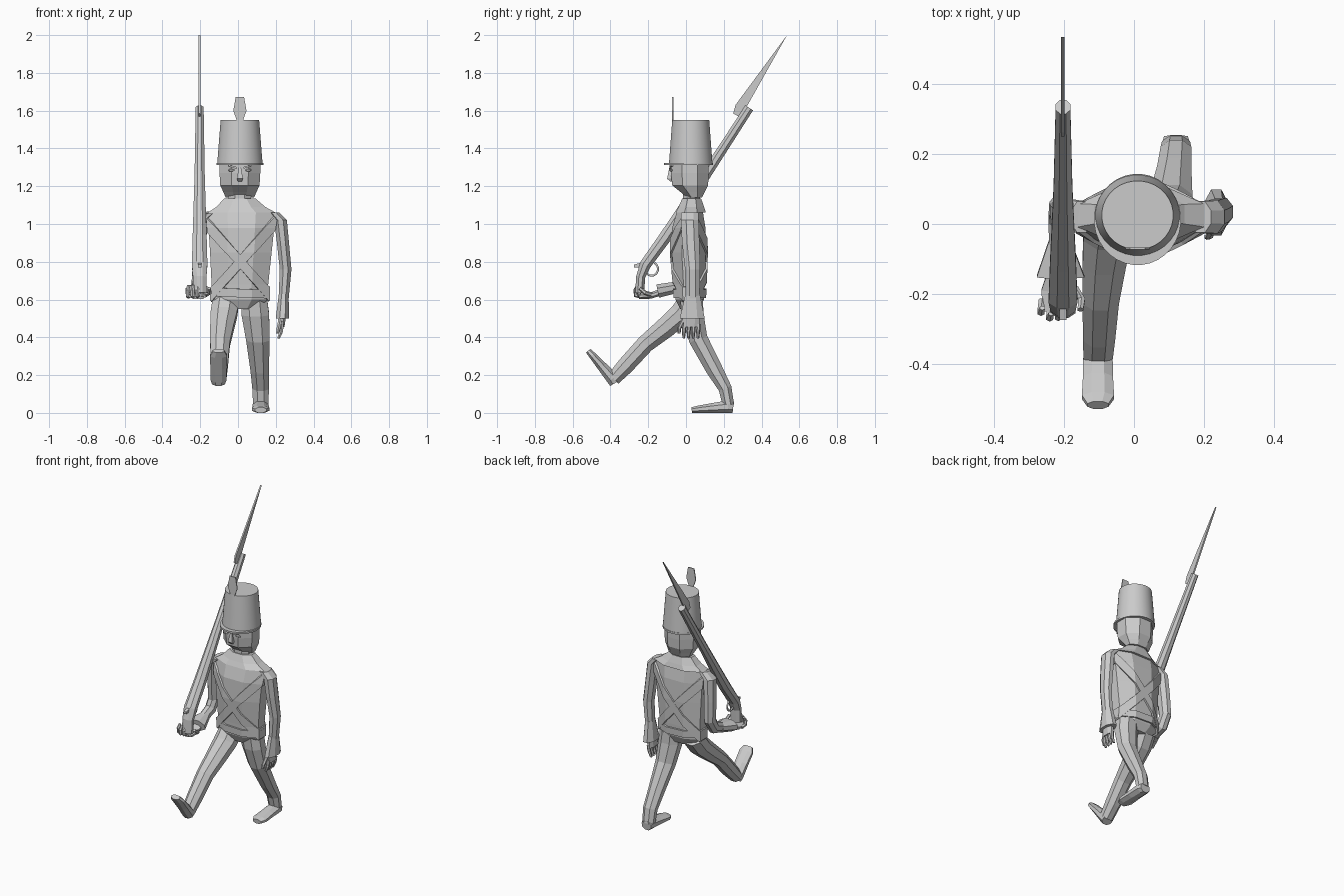
import bpy, bmesh, math
from mathutils import Vector, Matrix

cube = bpy.data.objects.get("Cube")
if cube:
    bpy.data.objects.remove(cube)

grey = bpy.data.materials.new("plain_grey")
grey.use_nodes = True
grey.diffuse_color = (0.6, 0.6, 0.6, 1)
grey.node_tree.nodes["Principled BSDF"].inputs["Base Color"].default_value = grey.diffuse_color


def finish(name, bm):
    """Turn a bmesh into a named object with the shared material."""
    bmesh.ops.recalc_face_normals(bm, faces=bm.faces)
    mesh = bpy.data.meshes.new(name)
    bm.to_mesh(mesh)
    bm.free()
    mesh.materials.append(grey)
    obj = bpy.data.objects.new(name, mesh)
    bpy.context.collection.objects.link(obj)
    return obj


def loft(name, rings, sides=8, level=False, across=Vector((1, 0, 0))):
    """Skin rings of (x, y, z, half width, half depth) along a path."""
    bm = bmesh.new()
    centres = [Vector(r[:3]) for r in rings]
    grow = 1 / math.cos(math.pi / sides)
    loops = []
    for i, (c, ring) in enumerate(zip(centres, rings)):
        tangent = centres[min(i + 1, len(rings) - 1)] - centres[max(i - 1, 0)]
        if level:
            tangent = Vector((0, 0, 1))
        depth = tangent.cross(across).normalized()
        loop = []
        for k in range(sides):
            t = math.tau * (k + 0.5) / sides
            loop.append(bm.verts.new(c + across * ring[3] * grow * math.cos(t)
                                     + depth * ring[4] * grow * math.sin(t)))
        loops.append(loop)
    for low, high in zip(loops, loops[1:]):
        for k in range(sides):
            n = (k + 1) % sides
            bm.faces.new((low[k], low[n], high[n], high[k]))
    bm.faces.new(loops[0])
    bm.faces.new(loops[-1])
    return finish(name, bm)


def plate(name, outline, direction):
    """Extrude a flat outline along a direction."""
    bm = bmesh.new()
    face = bm.faces.new([bm.verts.new(p) for p in outline])
    made = bmesh.ops.extrude_face_region(bm, geom=[face])["geom"]
    verts = [v for v in made if isinstance(v, bmesh.types.BMVert)]
    bmesh.ops.translate(bm, verts=verts, vec=direction)
    return finish(name, bm)


def band(name, source, centre, normal, width):
    """Wrap a raised strap around a body between two parallel planes."""
    bm = bmesh.new()
    bm.from_mesh(source.data)
    normal = Vector(normal).normalized()
    for sign in (1, -1):
        geom = bm.verts[:] + bm.edges[:] + bm.faces[:]
        bmesh.ops.bisect_plane(bm, geom=geom, plane_co=Vector(centre) + normal * sign * width / 2,
                               plane_no=normal * sign, clear_outer=True)
    bm.normal_update()
    for v in bm.verts:
        v.co += v.normal * 0.004
    obj = finish(name, bm)
    solid = obj.modifiers.new("thickness", "SOLIDIFY")
    solid.thickness = 0.014
    solid.offset = 0
    return obj


def foot(name, x, heel, toe):
    """Wedge shoe whose sole runs from heel to toe in the side plane."""
    heel, toe = Vector((x, *heel)), Vector((x, *toe))
    along = (toe - heel).normalized()
    up = Vector((0, along.z, -along.y))
    rings = []
    for t, half, thick in ((0, .034, .03), (.12, .042, .033), (.5, .043, .026),
                           (.85, .046, .019), (1, .03, .015)):
        rings.append((*(heel.lerp(toe, t) + up * thick), half, thick))
    loft(name, rings)


# Coat with crossed straps and belt
coat = loft("coat", [
    (.01, .02, .55, .09, .05), (.01, .02, .6, .15, .075), (.01, .02, .68, .15, .08),
    (.015, .015, .85, .163, .09), (.018, .015, .98, .174, .088),
    (.02, .02, 1.06, .18, .07), (.015, .03, 1.11, .09, .045)], level=True)
for side, label in ((1, "left"), (-1, "right")):
    band(label + "_strap", coat, (.012, 0, .8), (side * 1.15, 0, 1), .05)
band("belt", coat, (0, 0, .635), (.04, 0, 1), .045)
loft("collar", [(.02, .025, 1.06, .18, .08), (.015, .028, 1.09, .13, .068),
                (.01, .03, 1.135, .083, .05)], level=True)

# Head and neck
loft("neck", [(.01, .03, 1.08, .06, .045), (.01, .03, 1.17, .06, .045)], level=True)
loft("head", [(.01, .045, 1.14, .075, .04), (.01, .035, 1.17, .088, .065),
              (.01, .022, 1.205, .104, .095), (.01, .02, 1.27, .108, .1),
              (.01, .02, 1.33, .108, .1)], level=True)
loft("nose", [(.01, -.078, 1.225, .01, .006), (.01, -.086, 1.24, .016, .014),
              (.01, -.08, 1.3, .006, .008)], sides=4, level=True)
for side, label in ((1, "left"), (-1, "right")):
    bm = bmesh.new()
    place = Matrix.Translation((.01 + side * .045, -.078, 1.285)) @ Matrix.Diagonal((.02, .01, .009, 1))
    bmesh.ops.create_icosphere(bm, subdivisions=1, radius=1, matrix=place)
    finish(label + "_eye", bm)
    plate(label + "_eyebrow", [(.01 + side * x, -.088, z) for x, z in
                               ((.018, 1.292), (.06, 1.306), (.06, 1.314), (.018, 1.302))], (0, .02, 0))

# Tall hat with round brim and plume
hat = loft("hat", [(.01, .025, 1.32, .12, .115), (.01, .025, 1.55, .102, .098)], sides=32, level=True)
brim = loft("hat_brim", [(.01, .013, 1.312, .124, .13), (.01, .013, 1.324, .124, .13)],
            sides=32, level=True)
for obj in (hat, brim):
    bpy.ops.object.select_all(action="DESELECT")
    obj.select_set(True)
    bpy.context.view_layer.objects.active = obj
    bpy.ops.object.shade_smooth_by_angle()
plume = [(.01, 1.53), (.035, 1.6), (.022, 1.672)]
plate("plume", [(.01 + x, -.073, z) for x, z in plume]
      + [(.01 - x, -.073, z) for x, z in reversed(plume)], (0, .006, 0))

# Legs: left planted behind, right raised in front
loft("left_leg", [(.085, .03, .6, .07, .06), (.092, .035, .52, .073, .058),
                  (.105, .065, .39, .062, .05), (.115, .15, .23, .049, .044),
                  (.12, .207, .13, .044, .035), (.12, .225, .04, .04, .03)])
loft("right_leg", [(-.065, .02, .59, .07, .06), (-.075, -.03, .52, .07, .06),
                   (-.085, -.11, .45, .062, .055), (-.095, -.215, .365, .052, .047),
                   (-.1, -.32, .25, .046, .045), (-.103, -.385, .18, .041, .037)])
foot("left_foot", .12, (.25, 0), (.03, 0))
foot("right_foot", -.103, (-.4, .14), (-.53, .32))

# Left arm hanging down
loft("left_arm", [(.19, .02, 1.06, .03, .045), (.225, .02, 1.02, .034, .047),
                  (.238, .025, .9, .032, .046), (.252, .035, .76, .031, .04),
                  (.24, .035, .58, .026, .036)], level=True)
loft("left_cuff", [(.242, .035, .63, .026, .038), (.235, .033, .5, .035, .066)], level=True)
loft("left_palm", [(.235, .03, .52, .02, .04), (.228, .028, .455, .018, .044)], level=True)
for i in range(4):
    y = -.008 + i * .025
    loft("left_finger", [(.232, y, .47, .01, .01), (.228, y - .003, .43, .01, .009),
                         (.215, y - .004, .395, .007, .006)], sides=6)
loft("left_thumb", [(.225, -.01, .5, .01, .01), (.215, -.035, .45, .01, .009),
                    (.208, -.037, .42, .007, .007)], sides=6)

# Right arm bent forward under the gun
loft("right_arm", [(-.15, .02, 1.06, .03, .045), (-.195, .025, 1.02, .036, .047),
                   (-.205, .035, .88, .034, .045), (-.21, .045, .75, .032, .042),
                   (-.213, .01, .69, .032, .037), (-.212, -.1, .65, .028, .028)])
loft("right_cuff", [(-.212, -.05, .665, .032, .03), (-.21, -.15, .645, .068, .036)])
loft("right_palm", [(-.21, -.13, .64, .035, .018), (-.215, -.19, .62, .05, .016),
                    (-.215, -.25, .617, .045, .013)])
for i in range(4):
    x, y = -.262 + i * .025, -.235 - .018 * math.sin(i * 1.1)
    loft("right_finger", [(x, y + .02, .615, .01, .01), (x - .004, y - .015, .622, .01, .01),
                          (x - .004, y - .018, .65, .01, .009), (x, y - .005, .675, .007, .006)], sides=6)
loft("right_thumb", [(-.17, -.18, .625, .01, .011), (-.15, -.215, .635, .01, .01),
                     (-.153, -.245, .66, .008, .008)], sides=6)

# Gun resting on the right shoulder
gun_x = -.203
loft("gun_stock", [(gun_x, -.245, .635, .036, .024), (gun_x, -.24, .72, .036, .024),
                   (gun_x, -.215, .785, .041, .03), (gun_x, -.11, .93, .037, .033),
                   (gun_x, .1, 1.253, .027, .027), (gun_x, .335, 1.615, .021, .024)])
plate("gun_hammer", [(gun_x - .01, y, z) for y, z in
                     ((-.22, .8), (-.275, .785), (-.275, .77), (-.22, .77))], (.02, 0, 0))
# Trigger guard is a bent wire
curve = bpy.data.curves.new("trigger_guard", "CURVE")
curve.dimensions = "3D"
curve.bevel_depth = .006
curve.bevel_resolution = 1
spline = curve.splines.new("POLY")
spline.points.add(9)
for i, point in enumerate(spline.points):
    t = math.pi * (i / 9 * 1.3 - .95)
    point.co = (gun_x, -.182 + .034 * math.cos(t), .762 + .036 * math.sin(t), 1)
curve.materials.append(grey)
bpy.context.collection.objects.link(bpy.data.objects.new("trigger_guard", curve))
# Bayonet blade
plate("bayonet", [(gun_x - .005, y, z) for y, z in
                  ((.285, 1.565), (.25, 1.585), (.262, 1.63), (.535, 2), (.318, 1.615), (.3, 1.595))],
      (.01, 0, 0))
